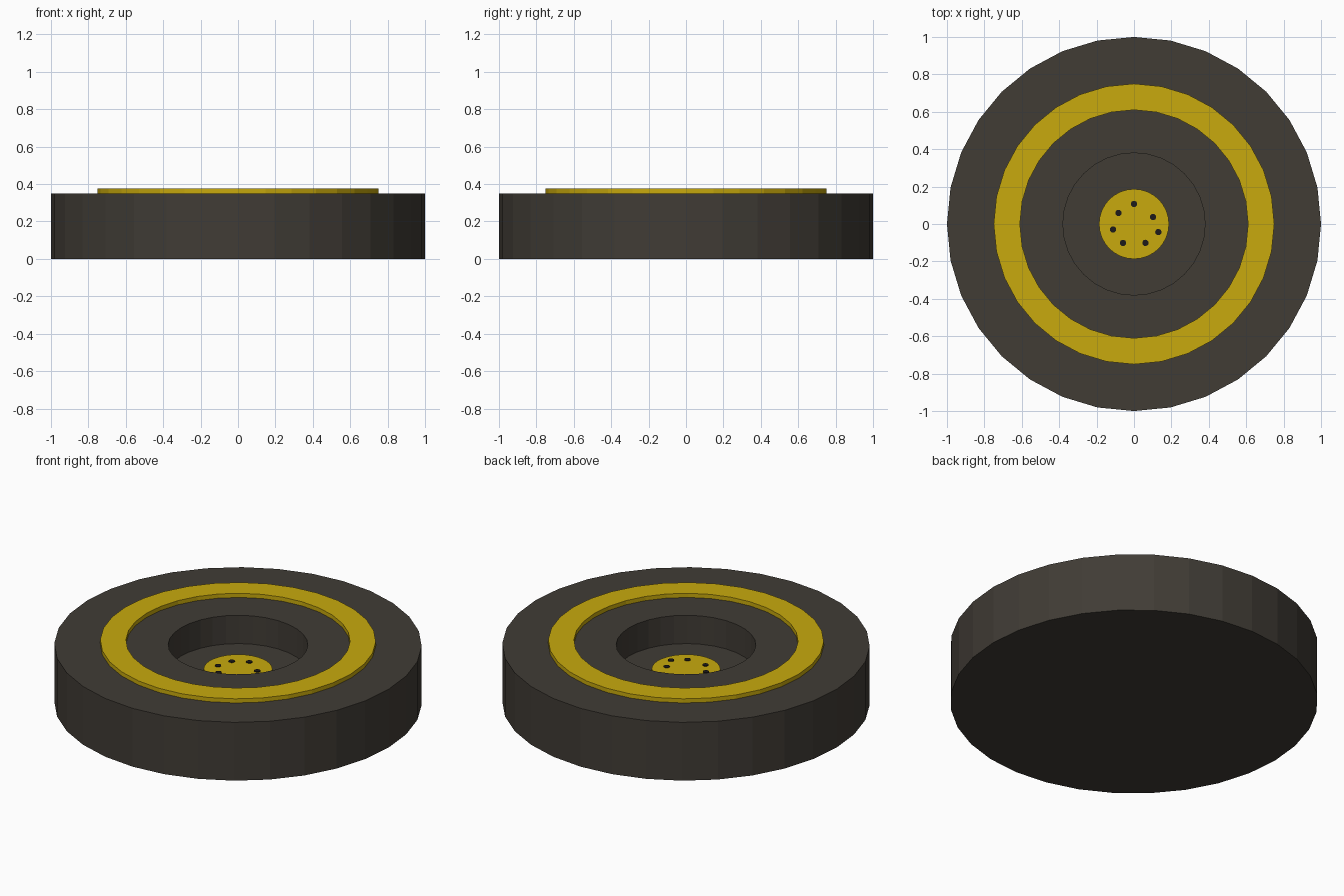
import bpy, bmesh, math

if "Cube" in bpy.data.objects:
    bpy.data.objects.remove(bpy.data.objects["Cube"])


def material(name, color):
    m = bpy.data.materials.new(name)
    m.diffuse_color = (*color, 1)
    m.use_nodes = True
    m.node_tree.nodes["Principled BSDF"].inputs["Base Color"].default_value = m.diffuse_color
    return m


dark = material("dark_rubber", (0.052, 0.045, 0.036))
gold = material("gold", (0.58, 0.40, 0.004))
black = material("black_pin", (0.012, 0.01, 0.01))


def lathe(name, profile, sides, mat, at=(0, 0), closed=False):
    """Revolve (radius, z, sides-aligned) points; radius 0 closes with a pole."""
    bm = bmesh.new()
    rings = []
    for r, z, *n in profile:
        if r == 0:
            rings.append([bm.verts.new((0, 0, z))] * sides)
            continue
        rings.append([bm.verts.new((r * math.sin(2 * math.pi * i / sides),
                                    r * math.cos(2 * math.pi * i / sides), z))
                      for i in range(sides)])
    pairs = list(zip(rings, rings[1:] + (rings[:1] if closed else [])))
    for a, b in pairs:
        for i in range(sides):
            j = (i + 1) % sides
            bm.faces.new(dict.fromkeys((a[i], a[j], b[j], b[i])))
    bmesh.ops.recalc_face_normals(bm, faces=bm.faces)
    mesh = bpy.data.meshes.new(name)
    bm.to_mesh(mesh)
    bm.free()
    mesh.materials.append(mat)
    ob = bpy.data.objects.new(name, mesh)
    ob.location = (*at, 0)
    bpy.context.collection.objects.link(ob)
    return ob


# Thick disc with a round well in the middle
FLOOR = 0.18
body = lathe("body", [(0, 0), (1, 0), (1, 0.35), (0.38, 0.35), (0.38, FLOOR), (0, FLOOR)],
             32, dark)

# Raised ring on the top face
lathe("top_ring", [(0.61, 0.34), (0.75, 0.34), (0.75, 0.375), (0.61, 0.375)],
      32, gold, closed=True)

# Contact plate at the bottom of the well
PLATE = 0.205
lathe("contact_plate", [(0, FLOOR - 0.01), (0.187, FLOOR - 0.01), (0.187, PLATE), (0, PLATE)], 32, gold)

# Small pins on the plate
pins = [(0, 0.107), (0.102, 0.037), (0.13, -0.043), (0.061, -0.101),
        (-0.059, -0.101), (-0.112, -0.029), (-0.083, 0.059)]
for k, p in enumerate(pins):
    lathe(f"pin_{k + 1}", [(0, PLATE - 0.02), (0.017, PLATE - 0.02),
                           (0.017, PLATE + 0.004), (0, PLATE + 0.004)], 16, black, at=p)
